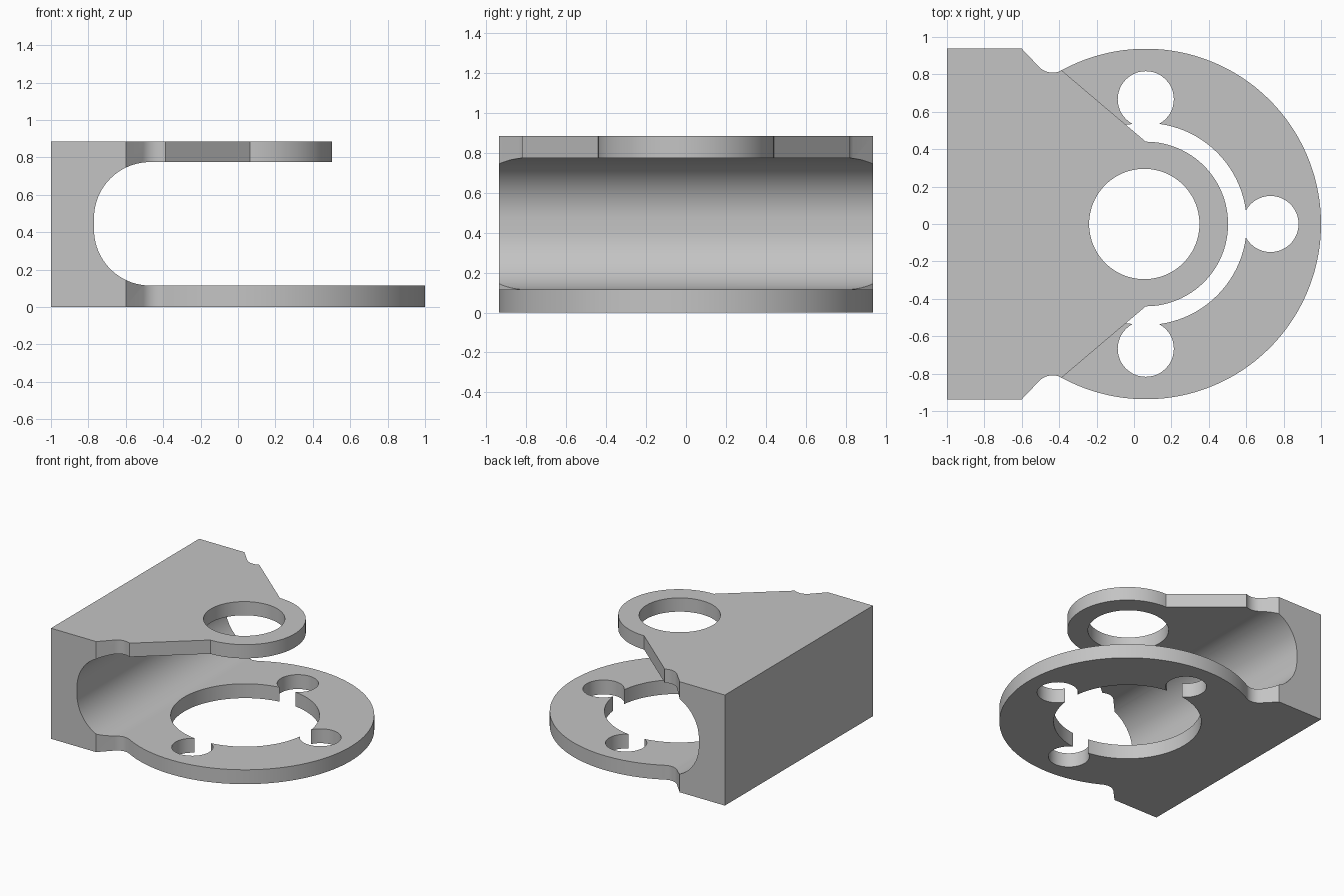
import bpy
import bmesh
from math import sin, cos, pi, radians, atan2
from mathutils import Matrix

cube = bpy.data.objects.get("Cube")
if cube:
    bpy.data.objects.remove(cube)

CX, R = 0.063, 0.937        # centre and radius of the lower disc
HEIGHT, FLOOR, CEILING = 0.885, 0.115, 0.775
TAB_R, TAB_HOLE = 0.44, 0.295

grey = bpy.data.materials.new("plain grey")
grey.use_nodes = True
colour = (0.55, 0.55, 0.55, 1)
grey.diffuse_color = colour
grey.node_tree.nodes["Principled BSDF"].inputs["Base Color"].default_value = colour


def arc(cx, cy, r, a0, a1, n):
    """Points on an arc, angles in radians."""
    return [(cx + r * cos(a0 + (a1 - a0) * i / n),
             cy + r * sin(a0 + (a1 - a0) * i / n)) for i in range(n + 1)]


def mirrored(points):
    return [(x, -y) for x, y in reversed(points)]


def prism(name, points, low, high, along_y=False):
    """Extrude a closed outline along z, or an xz profile along y."""
    bm = bmesh.new()
    face = bm.faces.new([bm.verts.new((x, y, low)) for x, y in points])
    grown = bmesh.ops.extrude_face_region(bm, geom=[face])["geom"]
    bmesh.ops.translate(bm, vec=(0, 0, high - low),
                        verts=[v for v in grown if isinstance(v, bmesh.types.BMVert)])
    if along_y:
        bm.transform(Matrix.Rotation(pi / 2, 4, "X"))
    bmesh.ops.recalc_face_normals(bm, faces=bm.faces)
    mesh = bpy.data.meshes.new(name)
    bm.to_mesh(mesh)
    bm.free()
    mesh.materials.append(grey)
    obj = bpy.data.objects.new(name, mesh)
    bpy.context.collection.objects.link(obj)
    return obj


def cylinder(name, x, y, r, low, high, n=96):
    return prism(name, arc(x, y, r, 0, 2 * pi, n)[:-1], low, high)


def cut(target, cutter):
    cutter.hide_render = True
    mod = target.modifiers.new("cut", "BOOLEAN")
    mod.operation = "DIFFERENCE"
    mod.solver = "EXACT"
    mod.object = cutter
    bpy.context.view_layer.objects.active = target
    bpy.ops.object.modifier_apply(modifier=mod.name)
    bpy.data.objects.remove(cutter)


# Plan outline: square back, filleted notch, round disc
nx, ny, nr = -0.435, 0.909, 0.1
join = atan2(ny, nx - CX)
notch = arc(nx, ny, nr, radians(225), join + pi, 10)
notch[-1] = (CX + R * cos(join), R * sin(join))
upper_edge = [(-1, R), (-0.6, R)] + notch
disc_edge = arc(CX, 0, R, join, -join, 120)[1:-1]
bracket = prism("bracket", upper_edge + disc_edge + mirrored(upper_edge), 0, HEIGHT)

# Rounded slot between the two plates
r = 0.3
slot = ([(2, FLOOR), (2, CEILING)]
        + arc(-0.77 + r, CEILING - r, r, pi / 2, pi, 24)
        + arc(-0.77 + r, FLOOR + r, r, pi, 1.5 * pi, 24))
cut(bracket, prism("slot_cutter", slot, -2, 2, along_y=True))

# Trim the upper plate to a tapered tab with a round end
jx, jy = notch[-1]
trim = ([(jx, 2), (jx, jy)] + arc(CX, 0, TAB_R, pi / 2, -pi / 2, 64)
        + [(jx, -jy), (jx, -2), (2, -2), (2, 2)])
cut(bracket, prism("tab_trim_cutter", trim, 0.6, 1))
cut(bracket, cylinder("tab_hole_cutter", CX - 0.008, 0, TAB_HOLE, 0.6, 1))

# Large opening in the lower disc with three round lobes
cut(bracket, cylinder("opening_cutter", CX, 0, 0.54, -0.1, 0.3))
for angle in (-pi / 2, 0, pi / 2):
    cut(bracket, cylinder("lobe_cutter", CX + 0.667 * cos(angle),
                          0.667 * sin(angle), 0.15, -0.1, 0.3, 48))

bpy.ops.object.select_all(action="DESELECT")
bracket.select_set(True)
bpy.context.view_layer.objects.active = bracket
bpy.ops.object.shade_smooth_by_angle(angle=radians(30))
